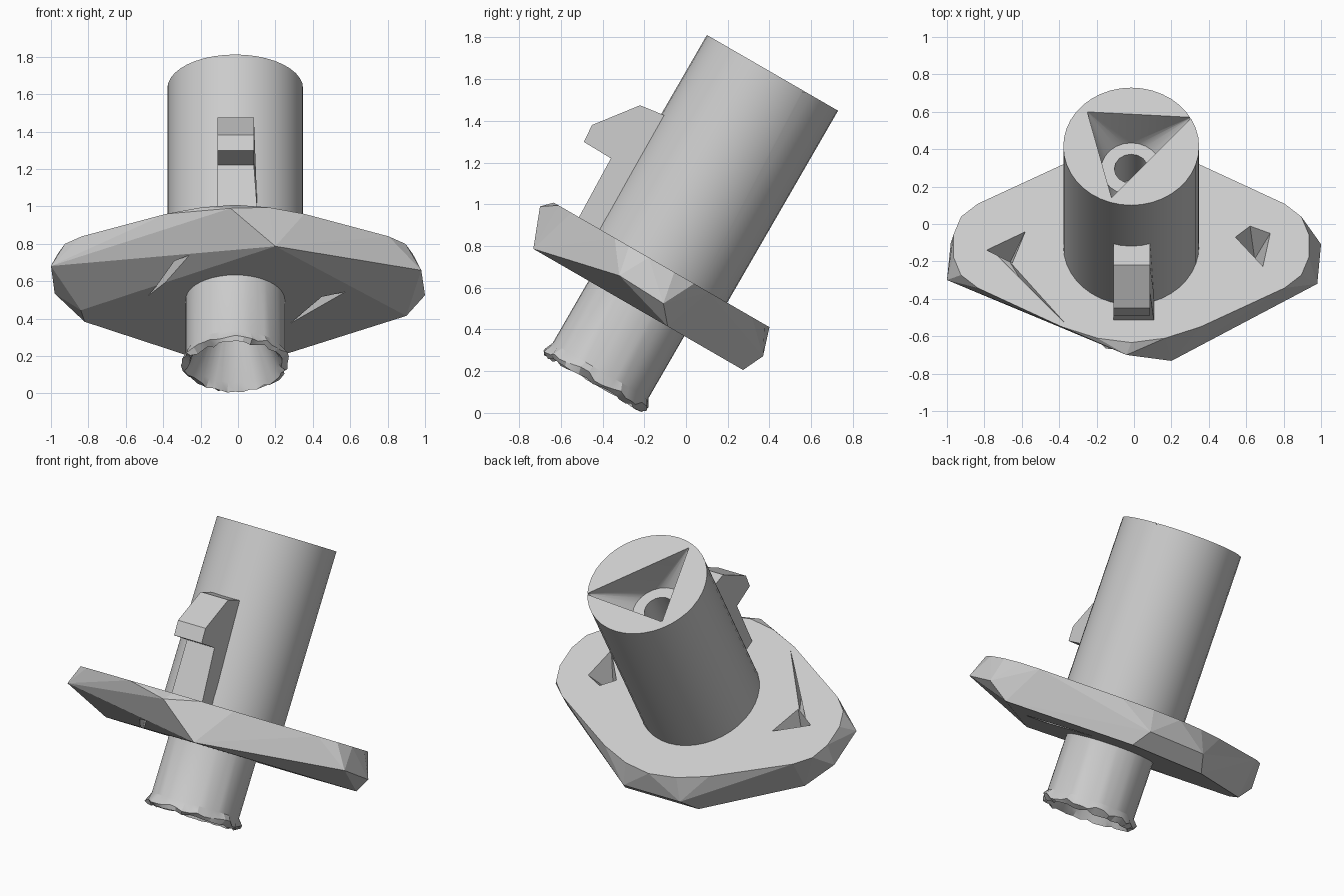
import bpy, bmesh, math, random
from mathutils import Matrix

random.seed(4)
cube = bpy.data.objects.get("Cube")
if cube:
    bpy.data.objects.remove(cube, do_unlink=True)

# Part space: the third coordinate runs along the tilted barrel axis
TILT = Matrix.Rotation(math.radians(-30), 4, 'X') @ Matrix.Translation((-0.015, -0.456, 0))
SIDES = 40

grey = bpy.data.materials.new("plain grey")
grey.use_nodes = True
grey.diffuse_color = (0.6, 0.6, 0.6, 1)
grey.node_tree.nodes["Principled BSDF"].inputs["Base Color"].default_value = (0.6, 0.6, 0.6, 1)


def finish(name, bm):
    bmesh.ops.recalc_face_normals(bm, faces=bm.faces)
    bm.transform(TILT)
    mesh = bpy.data.meshes.new(name)
    bm.to_mesh(mesh)
    bm.free()
    mesh.materials.append(grey)
    ob = bpy.data.objects.new(name, mesh)
    bpy.context.collection.objects.link(ob)
    return ob


def select(ob):
    bpy.ops.object.select_all(action='DESELECT')
    ob.select_set(True)
    bpy.context.view_layer.objects.active = ob


def circle(r, s, n=SIDES):
    return [(r * math.cos(math.tau * i / n), r * math.sin(math.tau * i / n), s) for i in range(n)]


def flat(points, s):
    return [(x, t, s) for x, t in points]


def hull(name, points):
    bm = bmesh.new()
    for p in points:
        bm.verts.new(p)
    res = bmesh.ops.convex_hull(bm, input=bm.verts)
    inside = [v for v in bm.verts if not v.link_faces]
    bmesh.ops.delete(bm, geom=inside, context='VERTS')
    bmesh.ops.dissolve_limit(bm, angle_limit=0.01, verts=bm.verts, edges=bm.edges)
    return finish(name, bm)


def loft(name, rings):
    bm = bmesh.new()
    loops = [[bm.verts.new(p) for p in ring] for ring in rings]
    for a, b in zip(loops, loops[1:]):
        for i in range(len(a)):
            j = (i + 1) % len(a)
            bm.faces.new((a[i], a[j], b[j], b[i]))
    bm.faces.new(loops[0])
    bm.faces.new(loops[-1])
    return finish(name, bm)


def cut(ob, cutter):
    mod = ob.modifiers.new("cut", 'BOOLEAN')
    mod.operation = 'DIFFERENCE'
    mod.solver = 'EXACT'
    mod.object = cutter
    cutter.hide_render = True
    select(ob)
    bpy.ops.object.modifier_apply(modifier=mod.name)
    bpy.data.objects.remove(cutter, do_unlink=True)


def smooth(ob):
    select(ob)
    bpy.ops.object.shade_smooth_by_angle(angle=math.radians(25))


# Flange: rounded diamond plate with an uneven chamfered rim
quarter = [(0, 0.597), (0.18, 0.57), (0.37, 0.5), (0.82, 0.26), (0.91, 0.18), (0.95, 0.07)]
rim = [(x * i, t * j) for x, t in quarter for i in (1, -1) for j in (1, -1)]
middle = [(0.995, -0.15, 0.41), (1.015, 0.1, 0.4), (-0.985, -0.144, 0.44), (-0.965, 0.1, 0.41),
          (-0.025, -0.645, 0.507), (0.2, 0.64, 0.42), (-0.2, 0.64, 0.42)]
under = [(0.215, -0.571), (0.615, -0.107), (0.915, 0.173), (0.255, 0.59),
         (-0.265, 0.59), (-0.805, 0.236), (-0.825, 0.113), (-0.485, -0.007)]
flange = hull("flange", flat(rim, 0.556) + middle + flat(under, 0.315))

# Pointed pits in both faces of the flange: outline, mouth height, tip height
pits = [
    ([(-0.775, -0.026), (-0.565, 0.089), (-0.635, -0.107)], 0.56, 0.36),
    ([(0.555, 0.055), (0.635, 0.124), (0.745, 0.078), (0.705, -0.13)], 0.56, 0.36),
    ([(-0.725, -0.05), (-0.655, -0.09), (-0.335, -0.5)], 0.56, 0.5),
    ([(-0.485, -0.007), (-0.325, -0.38), (-0.165, -0.5)], 0.3, 0.42),
    ([(0.265, 0.293), (0.465, -0.044), (0.615, -0.107)], 0.3, 0.4),
]
for outline, mouth, tip in pits:
    x = sum(p[0] for p in outline) / len(outline)
    t = sum(p[1] for p in outline) / len(outline)
    cut(flange, hull("pit", flat(outline, mouth) + [(x, t, tip)]))

# Main barrel with a triangular mouth narrowing to a round seat and bore
barrel = loft("barrel", [circle(0.363, 0.45), circle(0.363, 1.619)])
mouth = [(-0.235, 0.214), (0.325, 0.18), (-0.105, -0.317)]
cut(barrel, hull("mouth_cutter", flat(mouth, 1.622) + circle(0.16, 1.38, 24)))
cut(barrel, loft("bore_cutter", [circle(0.09, 1.1, 16), circle(0.09, 1.45, 16)]))
smooth(barrel)


# Lower nozzle with a ragged flared lip and a conical bore
def ragged(r, s, dr, ds):
    ring = []
    for x, t, _ in circle(1, 0):
        k = r + random.uniform(-dr, dr)
        ring.append((x * k, t * k, s + random.uniform(-ds, ds)))
    return ring


nozzle = loft("nozzle", [circle(0.265, 0.45), circle(0.265, -0.03), ragged(0.285, -0.075, 0.012, 0.015),
                         ragged(0.26, -0.1, 0.015, 0.008), circle(0.235, -0.06), circle(0.1, 0.25)])
smooth(nozzle)

# Locking key: a rail up the front of the barrel with a hooked head
profile = [(-0.456, 0.5), (-0.466, 0.877), (-0.618, 0.88), (-0.624, 0.97),
           (-0.472, 1.167), (-0.3, 1.19), (-0.3, 0.5)]
right = [(-0.095, t, s) for t, s in profile]
left = [(0.125 if s < 0.6 else 0.1, t, s) for t, s in profile]
key = loft("locking_key", [right, left])
